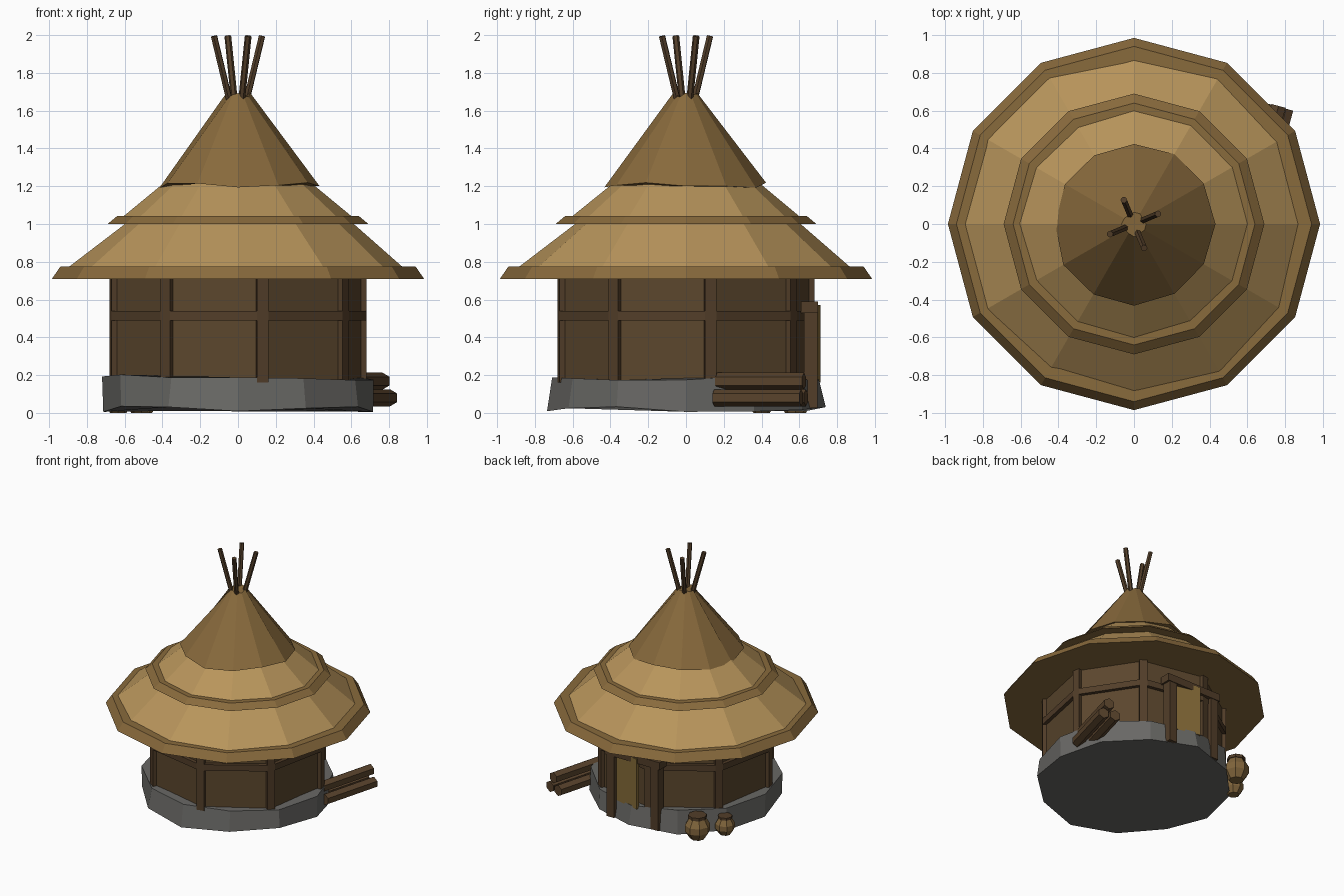
import bpy, bmesh, math, random
from math import sin, cos, pi, radians
from mathutils import Vector, Matrix

if "Cube" in bpy.data.objects:
    bpy.data.objects.remove(bpy.data.objects["Cube"])
rng = random.Random(4)


def material(name, rgb):
    m = bpy.data.materials.new(name)
    m.use_nodes = True
    m.diffuse_color = (*rgb, 1)
    m.node_tree.nodes["Principled BSDF"].inputs["Base Color"].default_value = (*rgb, 1)
    return m


straw = material("light_straw", (0.48, 0.30, 0.105))
old_straw = material("dark_straw", (0.25, 0.145, 0.046))
mud = material("wall_brown", (0.105, 0.062, 0.026))
wood = material("post_wood", (0.085, 0.048, 0.022))
hide = material("door_ochre", (0.24, 0.15, 0.04))
stone = material("stone_grey", (0.14, 0.138, 0.13))
bark = material("log_bark", (0.10, 0.056, 0.025))
clay = material("pot_clay", (0.22, 0.13, 0.045))


def finish(name, bm, mat):
    bmesh.ops.recalc_face_normals(bm, faces=bm.faces)
    mesh = bpy.data.meshes.new(name)
    bm.to_mesh(mesh)
    bm.free()
    mesh.materials.append(mat)
    ob = bpy.data.objects.new(name, mesh)
    bpy.context.collection.objects.link(ob)
    return ob


def lathe(name, profile, mat, sides=12, turn=0.0, centre=(0, 0), jitter_r=0, jitter_z=0):
    """Closed faceted solid from (radius, height) rings, with optional unevenness."""
    bm = bmesh.new()
    rings = []
    for r, z in profile:
        ring = []
        for i in range(sides):
            a = turn + 2 * pi * i / sides
            rr = r + rng.uniform(-jitter_r, jitter_r)
            zz = z + rng.uniform(-jitter_z, jitter_z)
            ring.append(bm.verts.new((centre[0] + rr * cos(a), centre[1] + rr * sin(a), zz)))
        rings.append(ring)
    for low, high in zip(rings, rings[1:]):
        for i in range(sides):
            j = (i + 1) % sides
            bm.faces.new((low[i], low[j], high[j], high[i]))
    bm.faces.new(rings[0][::-1])
    bm.faces.new(rings[-1])
    return finish(name, bm, mat)


def box(name, size, loc, angle, mat):
    bm = bmesh.new()
    bmesh.ops.create_cube(bm, size=1)
    m = Matrix.Translation(loc) @ Matrix.Rotation(angle, 4, "Z") @ Matrix.Diagonal((*size, 1))
    bmesh.ops.transform(bm, matrix=m, verts=bm.verts)
    return finish(name, bm, mat)


def rod(name, start, end, radius, mat, sides=6):
    a, b = Vector(start), Vector(end)
    bm = bmesh.new()
    bmesh.ops.create_cone(bm, cap_ends=True, segments=sides, radius1=radius, radius2=radius,
                          depth=(b - a).length)
    m = Matrix.Translation((a + b) / 2) @ (b - a).to_track_quat("Z", "Y").to_matrix().to_4x4()
    bmesh.ops.transform(bm, matrix=m, verts=bm.verts)
    return finish(name, bm, mat)


# Stone footing and eight-sided wall
lathe("stone_footing", [(0.725, 0.02), (0.705, 0.19)], stone, jitter_r=0.018, jitter_z=0.018)
turn = radians(11)
lathe("wall", [(0.67, 0.15), (0.67, 0.74)], mud, sides=8, turn=turn)

# Wall posts at the corners, with a rail on every side
for i in range(8):
    a = turn + i * pi / 4
    box(f"wall_post_{i + 1}", (0.055, 0.06, 0.57),
        (0.66 * cos(a), 0.66 * sin(a), 0.445), a, wood)
    b = a + pi / 8
    box(f"wall_rail_{i + 1}", (0.05, 0.47, 0.05),
        (0.622 * cos(b), 0.622 * sin(b), 0.515), b, wood)

# Thatched roof: two light tiers with thick rims, and a dark cap
lathe("lower_thatch_rim", [(0.985, 0.71), (0.94, 0.775)], old_straw)
lathe("lower_thatch", [(0.925, 0.74), (0.58, 1.02)], straw, jitter_r=0.012, jitter_z=0.01)
lathe("upper_thatch_rim", [(0.69, 1.0), (0.64, 1.042)], old_straw)
lathe("upper_thatch", [(0.625, 1.02), (0.34, 1.255)], straw, jitter_r=0.008, jitter_z=0.006)
lathe("thatch_cap", [(0.425, 1.205), (0.06, 1.68)], old_straw, jitter_r=0.008, jitter_z=0.016)

# Crossed poles at the peak
for i in range(4):
    a = radians(23) + i * pi / 2
    rod(f"peak_pole_{i + 1}", (0.04 * cos(a), 0.04 * sin(a), 1.62),
        (0.138 * cos(a), 0.138 * sin(a), 1.995), 0.018, wood)

# Doorway at the back with a door standing ajar
for side, x in (("left", 0.2), ("right", -0.2)):
    box(f"door_post_{side}", (0.07, 0.07, 0.53), (x, 0.66, 0.29), 0, wood)
box("door_lintel", (0.5, 0.09, 0.06), (0, 0.655, 0.56), 0, wood)
box("door_panel", (0.23, 0.025, 0.41), (0.06, 0.675, 0.365), radians(-13), hide)

# Stacked logs leaning along the footing
run = Vector((0.125, 0.46, 0))
for name, start in (("top", (0.64, 0.165, 0.168)), ("outer", (0.68, 0.15, 0.08)),
                    ("inner", (0.59, 0.175, 0.08))):
    rod(f"log_{name}", start, Vector(start) + run, 0.045, bark)

# Clay pots with wooden lids
for name, centre, s in (("large", (-0.51, 0.58), 1.0), ("small", (-0.634, 0.40), 0.78)):
    body = [(0.055, 0), (0.095, 0.06), (0.095, 0.11), (0.06, 0.17)]
    lid = [(0.07, 0.165), (0.07, 0.19)]
    lathe(f"pot_{name}", [(r * s, z * s) for r, z in body], clay, sides=8, centre=centre)
    lathe(f"pot_lid_{name}", [(r * s, z * s) for r, z in lid], wood, sides=8, centre=centre)
